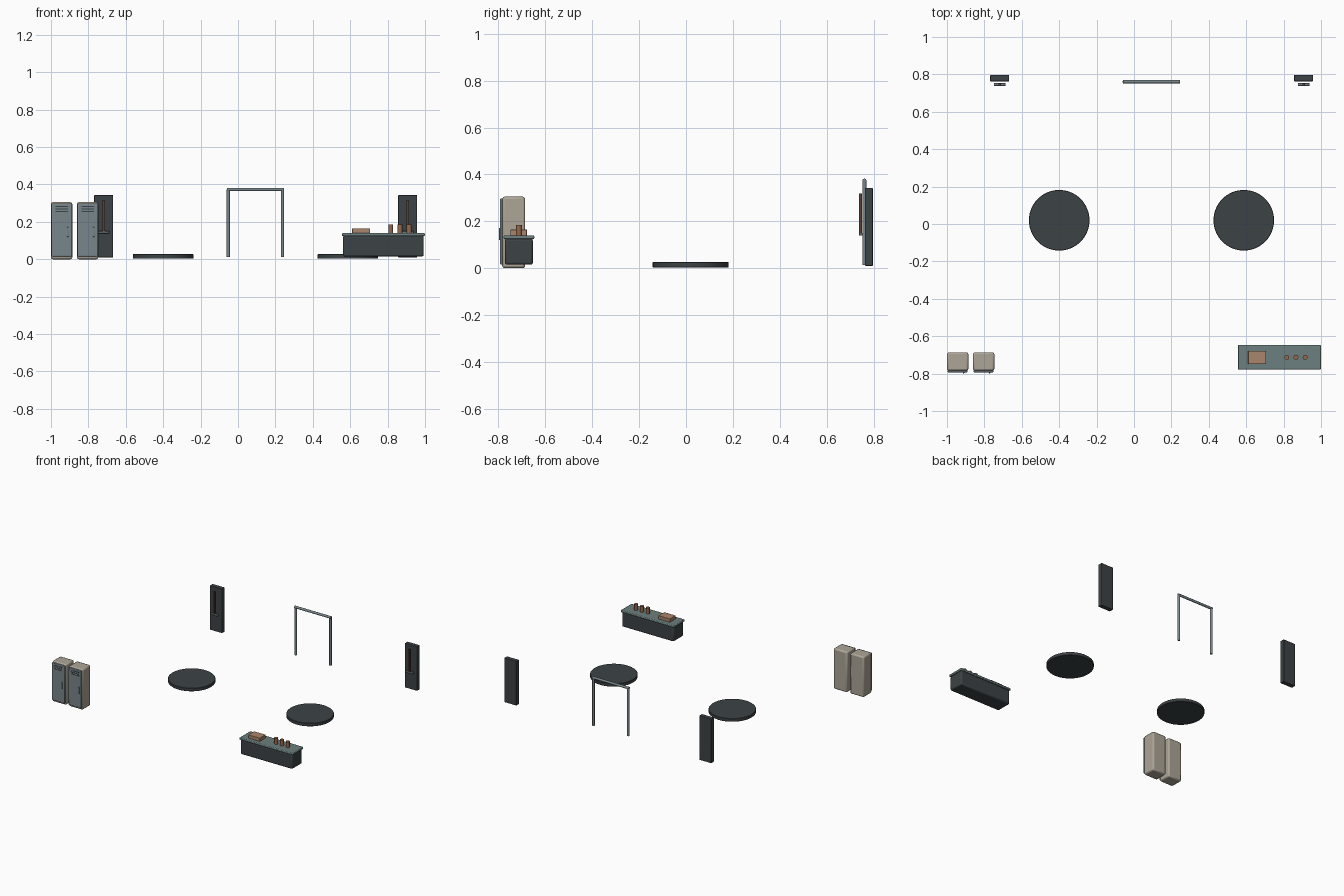
import bpy
from math import radians

if "Cube" in bpy.data.objects:
    bpy.data.objects.remove(bpy.data.objects["Cube"])


def material(name, r, g, b):
    m = bpy.data.materials.new(name)
    m.diffuse_color = (r, g, b, 1)
    m.use_nodes = True
    m.node_tree.nodes["Principled BSDF"].inputs["Base Color"].default_value = m.diffuse_color
    return m


DARK = material("dark_slate", 0.045, 0.055, 0.06)
TEAL = material("grey_teal", 0.15, 0.21, 0.21)
BEIGE = material("beige", 0.42, 0.38, 0.31)
STEEL = material("steel", 0.19, 0.24, 0.26)
TAN = material("tan", 0.40, 0.24, 0.15)
COPPER = material("copper", 0.30, 0.14, 0.07)
WOOD = material("dark_wood", 0.10, 0.05, 0.03)


def finish(obj, name, mat, bevel, segments=2):
    obj.name = name
    obj.data.materials.append(mat)
    if bevel:
        mod = obj.modifiers.new("bevel", "BEVEL")
        mod.width = bevel
        mod.segments = segments
        mod.limit_method = "ANGLE"
    bpy.ops.object.shade_smooth_by_angle(angle=radians(35))
    return obj


def box(name, x, y, z, mat, bevel=0.0):
    """Box from (min, max) ranges on each axis."""
    bpy.ops.mesh.primitive_cube_add(size=1)
    obj = bpy.context.object
    obj.location = [(a + b) / 2 for a, b in (x, y, z)]
    obj.scale = [b - a for a, b in (x, y, z)]
    bpy.ops.object.transform_apply(location=False, rotation=False, scale=True)
    return finish(obj, name, mat, bevel)


def cylinder(name, loc, radius, depth, mat, sides=16, rot=(0, 0, 0), bevel=0.0):
    bpy.ops.mesh.primitive_cylinder_add(vertices=sides, radius=radius, depth=depth,
                                        location=loc, rotation=rot)
    return finish(bpy.context.object, name, mat, bevel, 1)


# Round floor mats
for side, x in (("left", -0.40), ("right", 0.587)):
    cylinder(f"{side}_floor_mat", (x, 0.02, 0.015), 0.162, 0.024, DARK, 64, bevel=0.002)

# Lockers: body, door, vents and handle
for i, x in enumerate((-0.943, -0.804), 1):
    box(f"locker_{i}_body", (x - 0.057, x + 0.057), (-0.784, -0.686), (0, 0.305), BEIGE, 0.01)
    box(f"locker_{i}_door", (x - 0.054, x + 0.054), (-0.793, -0.782), (0.015, 0.298), STEEL, 0.004)
    for k in range(3):
        z = 0.255 + k * 0.013
        box(f"locker_{i}_vent_{k + 1}", (x - 0.033, x + 0.033), (-0.7945, -0.79),
            (z - 0.0025, z + 0.0025), DARK)
    box(f"locker_{i}_handle", (x + 0.028, x + 0.037), (-0.798, -0.79), (0.12, 0.172), STEEL, 0.002)

# Counter with tray and bottles
box("counter_base", (0.561, 0.993), (-0.773, -0.653), (0.015, 0.126), DARK, 0.009)
box("counter_top", (0.555, 0.999), (-0.778, -0.647), (0.124, 0.14), TEAL, 0.005)
box("counter_tray", (0.61, 0.706), (-0.749, -0.679), (0.139, 0.165), TAN, 0.002)
for i, x in enumerate((0.817, 0.866, 0.915), 1):
    cylinder(f"bottle_{i}", (x, -0.713, 0.162), 0.013, 0.046, COPPER, 20)

# Free-standing bar frame
for side, x in (("left", -0.052), ("right", 0.238)):
    cylinder(f"{side}_frame_post", (x, 0.761, 0.193), 0.009, 0.36, STEEL)
cylinder("frame_top_bar", (0.093, 0.761, 0.373), 0.009, 0.304, STEEL, rot=(0, radians(90), 0))

# Wall panels with upright strip and cross shelf in front
for side, x in (("left", -0.718), ("right", 0.907)):
    box(f"{side}_panel", (x - 0.051, x + 0.051), (0.763, 0.797), (0.01, 0.343), DARK, 0.003)
    box(f"{side}_panel_strip", (x - 0.006, x + 0.006), (0.738, 0.75), (0.147, 0.318), WOOD)
    box(f"{side}_panel_crossbar", (x - 0.031, x + 0.031), (0.738, 0.754), (0.139, 0.151), STEEL, 0.003)
